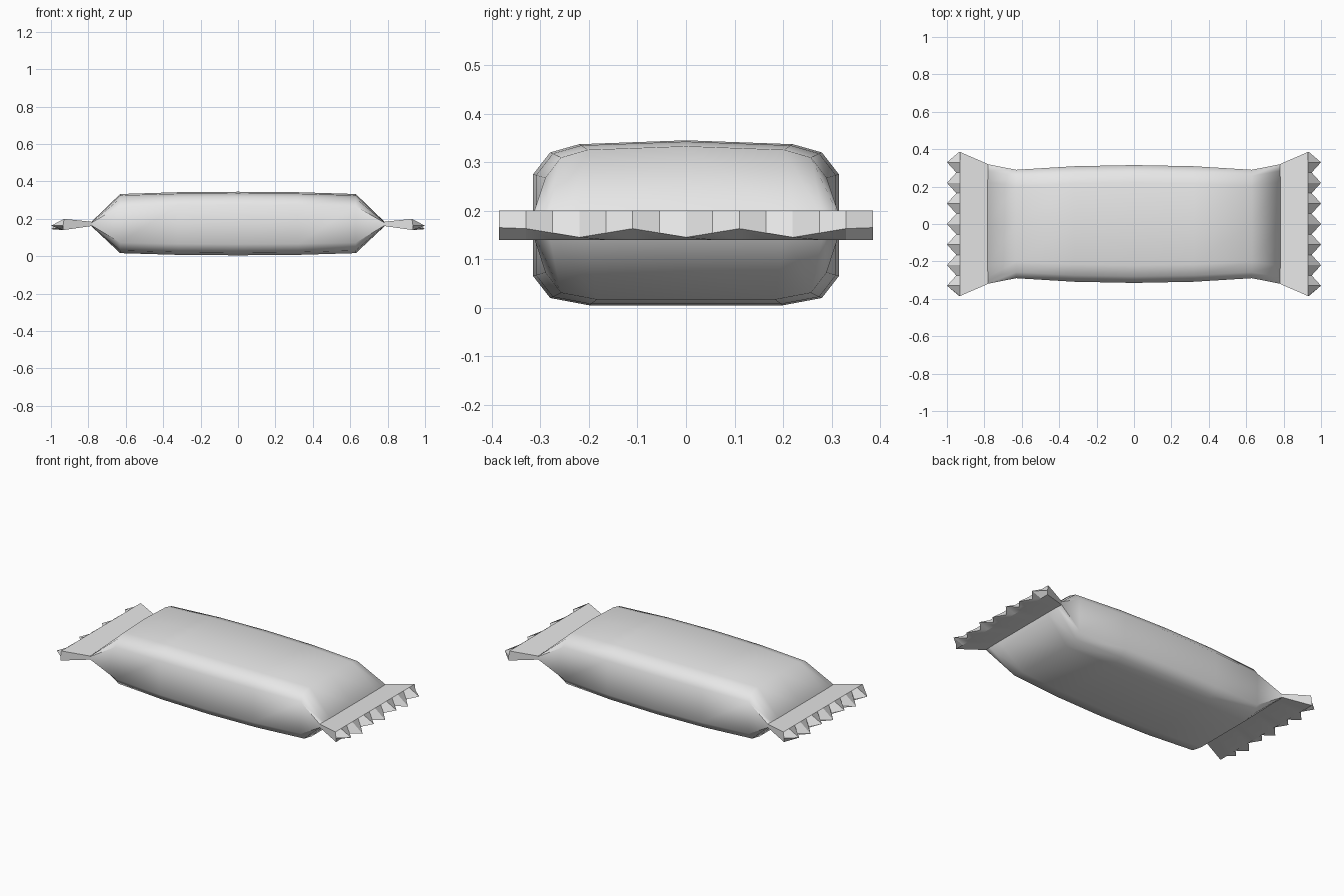
import bpy, bmesh

cube = bpy.data.objects.get("Cube")
if cube:
    bpy.data.objects.remove(cube)

foil = bpy.data.materials.new("light_grey_foil")
foil.use_nodes = True
foil.diffuse_color = (0.8, 0.8, 0.8, 1)
foil.node_tree.nodes["Principled BSDF"].inputs["Base Color"].default_value = (0.8, 0.8, 0.8, 1)


def loft(name, rings, closed, sharp_angle):
    """Skin a list of rings, each a list of points, into one object."""
    bm = bmesh.new()
    loops = [[bm.verts.new(p) for p in ring] for ring in rings]
    count = len(loops[0])
    for a, b in zip(loops, loops[1:]):
        for i in range(count if closed else count - 1):
            j = (i + 1) % count
            bm.faces.new((a[i], a[j], b[j], b[i]))
    if closed:
        bm.faces.new(loops[0])
        bm.faces.new(loops[-1])
    bmesh.ops.recalc_face_normals(bm, faces=bm.faces)
    mesh = bpy.data.meshes.new(name)
    bm.to_mesh(mesh)
    bm.free()
    mesh.materials.append(foil)
    obj = bpy.data.objects.new(name, mesh)
    bpy.context.collection.objects.link(obj)
    bpy.ops.object.select_all(action='DESELECT')
    obj.select_set(True)
    bpy.context.view_layer.objects.active = obj
    bpy.ops.object.shade_smooth_by_angle(angle=sharp_angle)
    return obj


# Puffed body: a bevelled section, slightly barrelled, pinched flat at both ends
half = [(0, 0.345), (0.22, 0.337), (0.28, 0.32), (0.315, 0.275),
        (0.315, 0.065), (0.28, 0.02), (0.2, 0.005)]
section = half + [(-y, z) for y, z in reversed(half[1:])]
MID = 0.172
# station: x, width scale, height scale
stations = [(0, 1, 1), (0.32, 0.98, 0.985), (0.63, 0.92, 0.93), (0.785, 1.016, 0.06)]
stations = [(-x, w, h) for x, w, h in reversed(stations[1:])] + stations
body = [[(x, y * w, MID + (z - MID) * h) for y, z in section] for x, w, h in stations]
loft("wrapper_body", body, True, 1.1)


# Crimped end seals: flared strips with a row of pointed teeth
def end_seal(name, side):
    step = 0.055
    columns = range(-7, 8)
    tips = []
    for j in columns:
        if abs(j) == 7:
            x, z = 0.935, 0.165
        elif j % 2:
            x, z = 0.95, 0.154
        else:
            x, z = 1.0, (0.145 if j % 4 == 0 else 0.163)
        tips.append((side * x, j * step, z))
    inner, outer = 0.32 / 7, 0.385 / 7

    def row(x, width, z):
        return [(side * x, j * width, z) for j in columns]

    top_in, top_out = row(0.78, inner, 0.184), row(0.93, outer, 0.2)
    low_out, low_in = row(0.935, outer, 0.14), row(0.78, inner, 0.162)
    # one section per column, running round the strip
    rings = [list(ring) for ring in zip(top_in, top_out, tips, low_out, low_in)]
    return loft(name, rings, True, 0.5)


end_seal("left_end_seal", 1)
end_seal("right_end_seal", -1)
